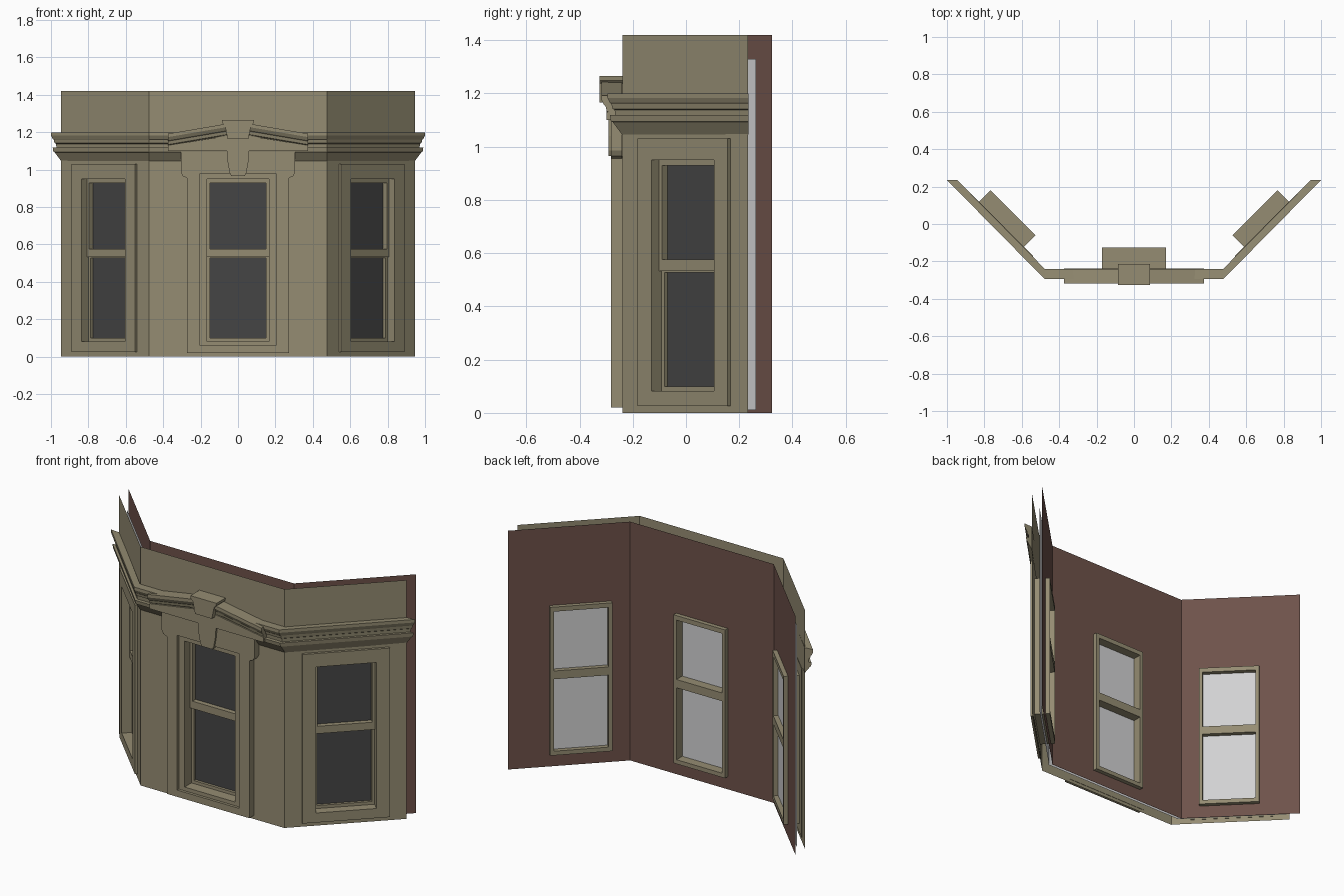
import bpy, bmesh
from mathutils import Vector

if "Cube" in bpy.data.objects:
    bpy.data.objects.remove(bpy.data.objects["Cube"])

R = 0.5 ** 0.5


def material(name, rgb):
    m = bpy.data.materials.new(name)
    m.diffuse_color = (*rgb, 1)
    m.use_nodes = True
    m.node_tree.nodes["Principled BSDF"].inputs["Base Color"].default_value = m.diffuse_color
    return m


STONE = material("olive stone", (0.30, 0.265, 0.17))
BROWN = material("brown plaster", (0.156, 0.084, 0.068))
DARK = material("dark glass", (0.06, 0.06, 0.06))
PALE = material("pale backing", (0.64, 0.64, 0.65))

# Three wall frames: centre, tangent, inward normal, half length, slant sign
SIDES = {
    "left": (Vector((-0.71, -0.0025, 0)), Vector((R, -R, 0)), Vector((R, R, 0)), 0.334, -1),
    "centre": (Vector((0, -0.24, 0)), Vector((1, 0, 0)), Vector((0, 1, 0)), 0.475, 0),
    "right": (Vector((0.71, -0.0025, 0)), Vector((R, R, 0)), Vector((-R, R, 0)), 0.334, 1),
}


def make(name, verts, faces, mat):
    me = bpy.data.meshes.new(name)
    me.from_pydata([tuple(v) for v in verts], [], faces)
    bm = bmesh.new()
    bm.from_mesh(me)
    bmesh.ops.recalc_face_normals(bm, faces=bm.faces)
    bm.to_mesh(me)
    bm.free()
    me.materials.append(mat)
    ob = bpy.data.objects.new(name, me)
    bpy.context.collection.objects.link(ob)
    return ob


def place(side, t, q, z):
    c, u, n, _, _ = SIDES[side]
    return c + u * t + n * q + Vector((0, 0, z))


def ring(name, side, outer, inner, q0, q1, mat):
    """Rectangular frame (t0,t1,z0,z1); a flat sheet with a hole when q1 is None."""
    verts = []
    for q in ([q0] if q1 is None else [q0, q1]):
        for a, b, lo, hi in (outer, inner):
            verts += [place(side, t, q, z) for t, z in ((a, lo), (b, lo), (b, hi), (a, hi))]
    faces = []
    for i in range(4):
        j = (i + 1) % 4
        faces.append((i, j, 4 + j, 4 + i))
        if q1 is not None:
            faces += [(8 + i, 8 + j, 12 + j, 12 + i), (i, j, 8 + j, 8 + i),
                      (4 + i, 4 + j, 12 + j, 12 + i)]
    return make(name, verts, faces, mat)


def prism(name, outline, y0, y1, mat):
    """Extrude an x,z outline along y."""
    n = len(outline)
    verts = [(x, y, z) for y in (y0, y1) for x, z in outline]
    faces = [tuple(range(n)), tuple(range(n, 2 * n))]
    faces += [(i, (i + 1) % n, n + (i + 1) % n, n + i) for i in range(n)]
    return make(name, verts, faces, mat)


def sweep(name, profile, stations, mat):
    """Carry an (offset, height) profile through station functions."""
    n = len(profile)
    verts = [s(o, z) for s in stations for o, z in profile]
    faces = [tuple(range(n)), tuple(range(len(verts) - n, len(verts)))]
    for k in range(len(stations) - 1):
        for i in range(n):
            j = (i + 1) % n
            faces.append((k * n + i, k * n + j, (k + 1) * n + j, (k + 1) * n + i))
    return make(name, verts, faces, mat)


def sym(half):
    """Mirror a right-hand outline about x = 0."""
    return half + [(-x, z) for x, z in reversed(half)]


HOLE = (-0.166, 0.166, 0.082, 0.95)
BOX = (-0.17, 0.17, 0.075, 0.957)

for side, (_, _, _, h, s) in SIDES.items():
    k = R if s else 1.0
    # Wall layers: outer stone, pale backing, inner plaster
    ring(side + "_outer_wall", side, (-h, h, 0, 1.42), HOLE, 0, None, STONE)
    sh = 0.06 * R * s
    lo = -h + (sh if s > 0 else 0)
    hi = h + (sh if s < 0 else 0)
    ring(side + "_backing", side, (lo, hi, 0.01, 1.33), BOX, 0.06 * k, None, PALE)
    sh = 0.09 * R * s
    ring(side + "_inner_wall", side, (-h + sh, h + sh, 0, 1.42), BOX, 0.09 * k, None, BROWN)

    # Window lining and two sashes
    back = 0.115 if s == 0 else 0.088
    ring(side + "_lining", side, BOX, HOLE, 0.001, 0.045, STONE)
    ring(side + "_upper_sash", side, (-0.17, 0.17, 0.533, 0.957),
         (-0.15, 0.15, 0.577, 0.93), 0.027, back, STONE)
    ring(side + "_lower_sash", side, (-0.17, 0.17, 0.075, 0.533),
         (-0.15, 0.15, 0.10, 0.528), 0.04, back, STONE)

    # Panes: dark outside, pale inside
    for nm, q, mat in (("glass", 0.056, DARK), ("pane_back", 0.061, PALE)):
        for part, z0, z1 in (("lower", 0.09, 0.53), ("upper", 0.57, 0.94)):
            make(f"{side}_{part}_{nm}",
                 [place(side, t, q, z) for t, z in
                  ((-0.155, z0), (0.155, z0), (0.155, z1), (-0.155, z1))],
                 [(0, 1, 2, 3)], mat)

    # Raised surround
    if s:
        ring(side + "_surround", side, (-0.24, 0.24, 0.025, 1.03), HOLE, -0.015, 0.002, STONE)
    else:
        ring("centre_surround", side, (-0.272, 0.272, 0.02, 1.1),
             (-0.203, 0.203, 0.06, 0.98), -0.041, 0.002, STONE)
        ring("centre_inner_surround", side, (-0.203, 0.203, 0.06, 0.98), HOLE,
             -0.025, 0.002, STONE)

# Ears at the top of the centre surround
for sg in (-1, 1):
    prism("surround_ear", [(sg * x, z) for x, z in
                           ((0.27, 1.1), (0.305, 1.1), (0.305, 0.985), (0.295, 0.965), (0.27, 0.955))],
          -0.281, -0.24, STONE)

# Cornice around the bay: lower flare and upper moulding
FLARE = [(0, 1.045), (0.036, 1.093), (0.042, 1.095), (0.046, 1.118), (0, 1.118)]
CROWN = [(0, 1.115), (0.026, 1.118), (0.028, 1.138), (0.036, 1.142), (0.04, 1.16),
         (0.046, 1.165), (0.055, 1.182), (0.055, 1.2), (0, 1.197)]
STATIONS = [
    lambda o, z: (-0.945 - o, 0.235, z),
    lambda o, z: (-0.477, -0.24 - o, z),
    lambda o, z: (0.477, -0.24 - o, z),
    lambda o, z: (0.945 + o, 0.235, z),
]
sweep("cornice_flare", FLARE, STATIONS, STONE)
sweep("cornice_crown", CROWN, STATIONS, STONE)

# Low gable over the centre window
GABLE = [(o + (0.022 if o else 0), z) for o, z in CROWN]
sweep("gable_moulding", GABLE,
      [lambda o, z, x=x, d=d: (x, -0.24 - o, z + d) for x, d in
       ((-0.375, -0.008), (0, 0.056), (0.375, -0.008))], STONE)
prism("gable_panel", sym([(0.375, 1.1), (0.375, 1.13)]) [:2] +
      [(0, 1.19), (-0.375, 1.13), (-0.375, 1.1)], -0.298, -0.239, STONE)

# Keystone: upper block and lower tongue
prism("keystone_top", sym([(0.086, 1.265), (0.083, 1.248), (0.07, 1.235), (0.055, 1.165)]),
      -0.325, -0.215, STONE)
prism("keystone_tongue", sym([(0.06, 1.105), (0.055, 1.04), (0.045, 0.985), (0.035, 0.965)]),
      -0.292, -0.24, STONE)
